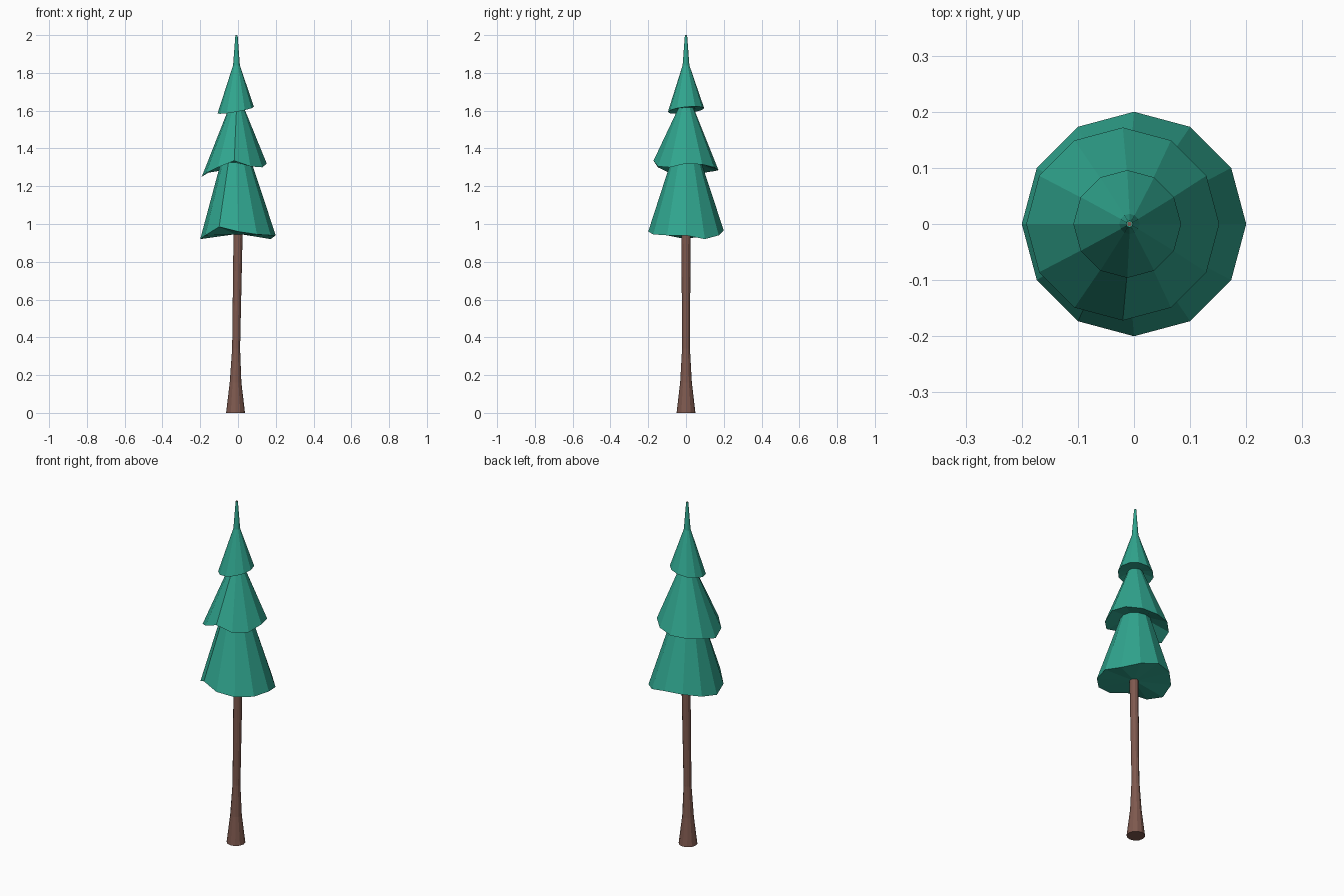
import bpy
import bmesh
import math

if "Cube" in bpy.data.objects:
    bpy.data.objects.remove(bpy.data.objects["Cube"])

SIDES = 12


def material(name, color):
    m = bpy.data.materials.new(name)
    m.diffuse_color = (*color, 1)
    m.use_nodes = True
    m.node_tree.nodes["Principled BSDF"].inputs["Base Color"].default_value = m.diffuse_color
    return m


def loft(name, rings, mat, cap_start=True):
    """Rings are (centre x, radius, height or list of heights per corner)."""
    bm = bmesh.new()
    loops = []
    for cx, r, z in rings:
        loop = []
        for i in range(SIDES):
            a = 2 * math.pi * i / SIDES
            h = z[i] if isinstance(z, list) else z
            loop.append(bm.verts.new((cx + r * math.cos(a), r * math.sin(a), h)))
        loops.append(loop)
    for lo, hi in zip(loops, loops[1:]):
        for i in range(SIDES):
            j = (i + 1) % SIDES
            bm.faces.new((lo[i], lo[j], hi[j], hi[i]))
    if cap_start:
        bm.faces.new(loops[0][::-1])
    bm.faces.new(loops[-1])
    bmesh.ops.recalc_face_normals(bm, faces=bm.faces)
    mesh = bpy.data.meshes.new(name)
    bm.to_mesh(mesh)
    bm.free()
    mesh.materials.append(mat)
    obj = bpy.data.objects.new(name, mesh)
    bpy.context.collection.objects.link(obj)
    return obj


bark = material("brown bark", (0.21, 0.10, 0.077))
needles = material("teal green needles", (0.030, 0.381, 0.275))

# Trunk: flared foot, slim shaft, thin tip showing at the very top
loft("trunk", [(-0.013, 0.05, 0), (-0.013, 0.031, 0.16), (-0.010, 0.021, 0.34),
               (0.0, 0.024, 0.93), (-0.008, 0.012, 1.6), (-0.008, 0.004, 2.0)], bark)

# Foliage tiers with uneven hems (heights counter-clockwise from +x)
low_hem = [0.94, 0.92, 0.94, 0.965, 0.96, 0.94, 0.92, 0.94, 0.985, 0.96, 0.945, 0.94]
mid_hem = [1.32, 1.315, 1.30, 1.285, 1.28, 1.27, 1.25, 1.27, 1.30, 1.335, 1.305, 1.30]
top_hem = [1.603 + 0.017 * math.cos(math.pi * i / 6) + 0.01 * math.sin(math.pi * i / 6)
           for i in range(SIDES)]

loft("lower_foliage", [(0.0, 0.024, 0.945), (0.0, 0.2, low_hem),
                       (-0.01, 0.08, 1.33), (-0.01, 0.03, 1.47)], needles)
loft("middle_foliage", [(-0.01, 0.07, 1.325), (-0.02, 0.172, mid_hem),
                        (-0.008, 0.042, 1.61), (-0.008, 0.025, 1.66)], needles)
loft("top_foliage", [(-0.008, 0.03, 1.615), (-0.012, 0.096, top_hem),
                     (-0.008, 0.018, 1.84), (-0.008, 0.006, 1.998)], needles)
